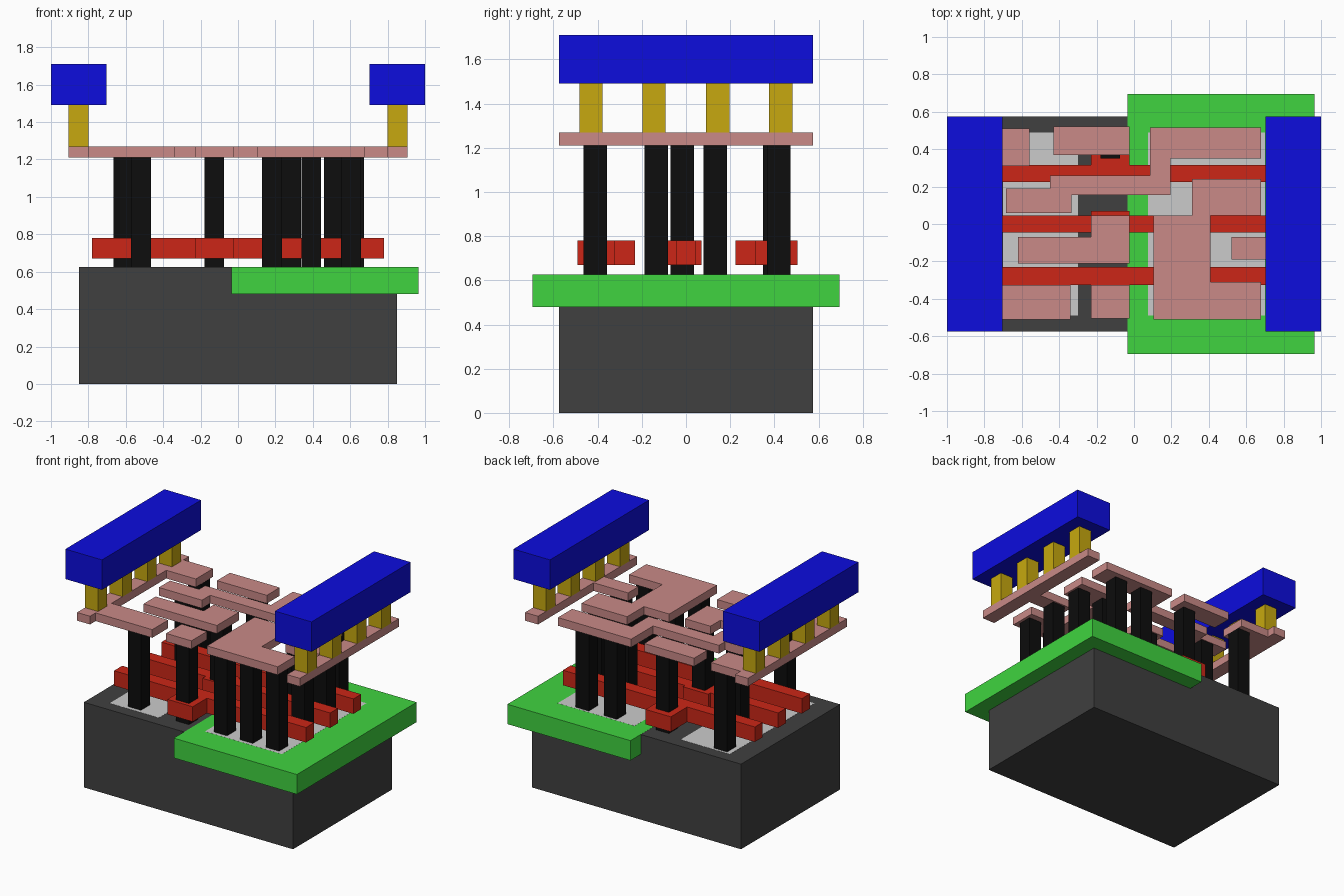
import bpy, bmesh


def material(name, rgb):
    """Colour given as display values, stored as linear."""
    m = bpy.data.materials.new(name)
    lin = [c / 12.92 if c <= 0.04045 else ((c + 0.055) / 1.055) ** 2.4 for c in rgb]
    m.diffuse_color = (*lin, 1)
    return m


DARK = material("dark_grey", (0.25, 0.25, 0.25))
GREEN = material("green", (0.25, 0.83, 0.25))
RED = material("red", (0.80, 0.15, 0.09))
BLACK = material("black", (0.05, 0.05, 0.05))
PINK = material("pink", (0.79, 0.54, 0.53))
YELLOW = material("yellow", (0.78, 0.66, 0.06))
BLUE = material("blue", (0.05, 0.05, 0.87))


def prism(name, outlines, z0, z1, mat=None):
    """One object made of flat outlines extruded from z0 to z1."""
    bm = bmesh.new()
    for pts in outlines:
        face = bm.faces.new([bm.verts.new((x, y, z0)) for x, y in pts])
        top = bmesh.ops.extrude_face_region(bm, geom=[face])["geom"]
        bmesh.ops.translate(bm, vec=(0, 0, z1 - z0),
                            verts=[v for v in top if isinstance(v, bmesh.types.BMVert)])
    bmesh.ops.recalc_face_normals(bm, faces=bm.faces)
    me = bpy.data.meshes.new(name)
    bm.to_mesh(me)
    bm.free()
    if mat:
        me.materials.append(mat)
    ob = bpy.data.objects.new(name, me)
    bpy.context.collection.objects.link(ob)
    return ob


def rect(x0, x1, y0, y1):
    return [(x0, y0), (x1, y0), (x1, y1), (x0, y1)]


def square(x, y, s=0.106):
    return rect(x - s / 2, x + s / 2, y - s / 2, y + s / 2)


# Base block, well slab and the two active areas set flush into the top
TOP = 0.625
prism("substrate", [rect(-0.85, 0.85, -0.575, 0.575)], 0, TOP, DARK)
prism("well", [rect(-0.035, 0.965, -0.695, 0.695)], 0.48, TOP + 0.0005, GREEN)
prism("left_active_area", [rect(-0.70, -0.30, -0.49, 0.49)], 0.55, TOP + 0.001)
prism("right_active_area", [rect(0.075, 0.70, -0.49, 0.49)], 0.55, TOP + 0.001)

# Gate strips with widened contact pads
G0, G1 = -0.23, -0.025
prism("back_gate", [[(-0.78, 0.225), (0.78, 0.225), (0.78, 0.315), (G1, 0.315),
                     (G1, 0.505), (G0, 0.505), (G0, 0.315), (-0.78, 0.315)]],
      0.67, 0.78, RED)
prism("middle_gate", [[(-0.78, -0.045), (G0, -0.045), (G0, -0.085), (G1, -0.085),
                       (G1, -0.045), (0.78, -0.045), (0.78, 0.045), (G1, 0.045),
                       (G1, 0.07), (G0, 0.07), (G0, 0.045), (-0.78, 0.045)]],
      0.67, 0.78, RED)
prism("front_gate", [[(-0.78, -0.325), (G0, -0.325), (G0, -0.49), (G1, -0.49),
                      (G1, -0.325), (0.78, -0.325), (0.78, -0.23), (-0.78, -0.23)]],
      0.67, 0.78, RED)

# Contact pillars
Z_LI, Z_LI_TOP = 1.21, 1.27
pillars = {
    "gate_pillars": [(-0.127, -0.41), (-0.127, -0.017), (-0.127, 0.402)],
    "left_pillars": [(-0.518, -0.41), (-0.518, 0.132), (-0.612, 0.42)],
    "right_pillars": [(0.182, -0.41), (0.392, -0.41), (0.605, -0.41),
                      (0.62, -0.135), (0.392, 0.132), (0.612, 0.132),
                      (0.283, 0.42), (0.512, 0.42)],
}
for name, spots in pillars.items():
    prism(name, [square(x, y) for x, y in spots], TOP, Z_LI, BLACK)

# Local wiring layer
wires = {
    "left_rail_wire": [(-0.905, -0.575), (-0.80, -0.575), (-0.80, -0.51), (-0.34, -0.51),
                       (-0.34, -0.325), (-0.80, -0.325), (-0.80, 0.31), (-0.56, 0.31),
                       (-0.56, 0.51), (-0.80, 0.51), (-0.80, 0.575), (-0.905, 0.575)],
    "right_rail_wire": [(0.80, -0.575), (0.905, -0.575), (0.905, 0.575), (0.80, 0.575),
                        (0.80, -0.07), (0.52, -0.07), (0.52, -0.19), (0.80, -0.19)],
    "output_wire": [(-0.685, 0.06), (-0.335, 0.06), (-0.335, 0.155), (0.195, 0.155),
                    (0.195, 0.35), (0.68, 0.35), (0.68, 0.515), (0.085, 0.515),
                    (0.085, 0.26), (-0.45, 0.26), (-0.45, 0.19), (-0.685, 0.19)],
    "bridge_wire": [(0.105, -0.51), (0.68, -0.51), (0.68, -0.31), (0.41, -0.31),
                    (0.41, 0.045), (0.68, 0.045), (0.68, 0.24), (0.31, 0.24),
                    (0.31, 0.045), (0.105, 0.045)],
    "middle_input_wire": [(-0.62, -0.21), (G1, -0.21), (G1, 0.045), (G0, 0.045),
                          (G0, -0.07), (-0.62, -0.07)],
    "front_input_wire": rect(G0, G1, -0.505, -0.325),
    "back_input_wire": rect(-0.43, G1, 0.37, 0.52),
}
for name, pts in wires.items():
    prism(name, [pts], Z_LI, Z_LI_TOP, PINK)

# Rail posts and top power rails, one set per side
for side, s in (("left", -1), ("right", 1)):
    prism(side + "_rail_posts",
          [square(s * 0.852, y) for y in (-0.43, -0.145, 0.143, 0.428)],
          Z_LI_TOP, 1.49, YELLOW)
    prism(side + "_power_rail",
          [rect(*sorted((s * 0.703, s * 1.0)), -0.575, 0.575)], 1.49, 1.71, BLUE)
